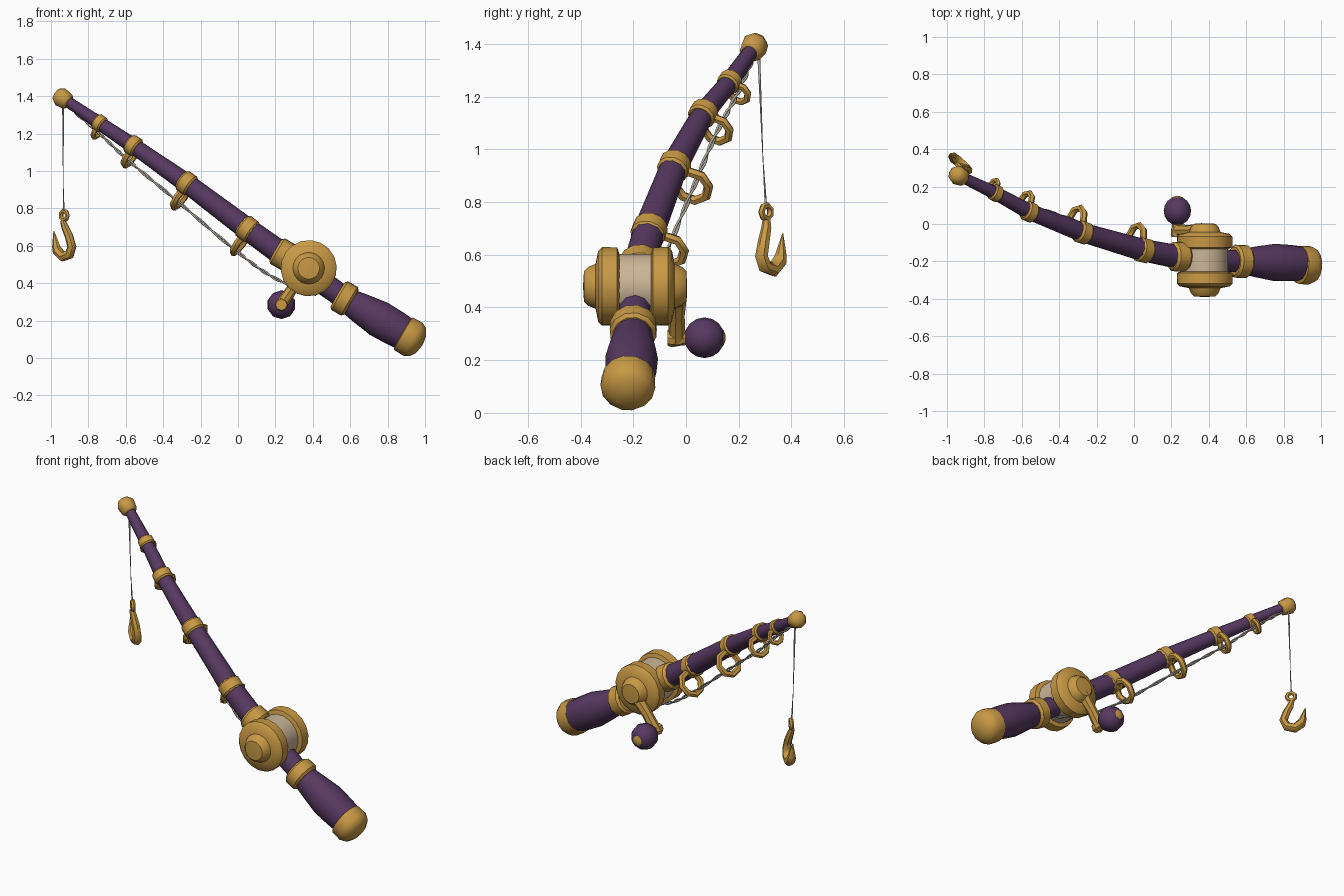
import bpy, bmesh, math
from mathutils import Vector

if "Cube" in bpy.data.objects:
    bpy.data.objects.remove(bpy.data.objects["Cube"])


def material(name, rgb):
    m = bpy.data.materials.new(name)
    m.use_nodes = True
    m.diffuse_color = (*rgb, 1)
    bsdf = m.node_tree.nodes["Principled BSDF"]
    bsdf.inputs["Base Color"].default_value = (*rgb, 1)
    bsdf.inputs["Roughness"].default_value = 0.7
    return m


GOLD = material("antique gold", (0.58, 0.32, 0.06))
PURPLE = material("dark purple", (0.095, 0.04, 0.118))
THREAD = material("pale thread", (0.50, 0.45, 0.38))
SPOOL = material("tan spool thread", (0.60, 0.46, 0.31))


def finish(obj, mat, angle=40):
    obj.data.materials.append(mat)
    obj.data.shade_smooth()
    obj.data.set_sharp_from_angle(angle=math.radians(angle))
    return obj


def sweep(name, path, radii, mat, sides=10, angle=40, tangents=None):
    """Round tube along a path, one radius per point, capped at both ends."""
    path = [Vector(p) for p in path]
    bm = bmesh.new()
    rings, side = [], None
    for i, p in enumerate(path):
        if tangents:
            t = tangents
        else:
            t = (path[min(i + 1, len(path) - 1)] - path[max(i - 1, 0)]).normalized()
        if side is None:
            side = t.orthogonal()
        side = (side - t * side.dot(t)).normalized()
        up = t.cross(side)
        rings.append([bm.verts.new(p + radii[i] * (side * math.cos(a) + up * math.sin(a)))
                      for a in (math.tau * k / sides for k in range(sides))])
    for a, b in zip(rings, rings[1:]):
        for k in range(sides):
            n = (k + 1) % sides
            bm.faces.new((a[k], a[n], b[n], b[k]))
    bm.faces.new(rings[0][::-1])
    bm.faces.new(rings[-1])
    bmesh.ops.recalc_face_normals(bm, faces=bm.faces)
    me = bpy.data.meshes.new(name)
    bm.to_mesh(me)
    bm.free()
    obj = bpy.data.objects.new(name, me)
    bpy.context.collection.objects.link(obj)
    return finish(obj, mat, angle)


def lathe(name, base, axis, profile, mat, sides=12, angle=40):
    """Turned part: profile of (distance along axis, radius)."""
    base, axis = Vector(base), Vector(axis).normalized()
    return sweep(name, [base + axis * t for t, r in profile],
                 [r for t, r in profile], mat, sides, angle, axis)


def band(name, base, axis, r, length, mat=GOLD):
    h = length / 2
    return lathe(name, base, axis, [(-h, r * .85), (-h * .7, r), (h * .7, r), (h, r * .85)], mat)


def smooth_path(points, steps):
    """Catmull-Rom resampling."""
    p = [Vector(q) for q in points]
    p = [2 * p[0] - p[1]] + p + [2 * p[-1] - p[-2]]
    out = []
    for a, b, c, d in zip(p, p[1:], p[2:], p[3:]):
        for k in range(steps):
            t = k / steps
            out.append(.5 * (2 * b + (c - a) * t + (2 * a - 5 * b + 4 * c - d) * t ** 2
                             + (3 * b - a - 3 * c + d) * t ** 3))
    return out + [p[-2]]


# Tapered, gently bent rod
rod = [(.62, -.205, .285), (.4, -.19, .44), (.23, -.175, .56), (.05, -.14, .69),
       (-.275, -.045, .935), (-.56, .065, 1.135), (-.74, .165, 1.255), (-.93, .255, 1.385)]
sweep("rod", rod, [.06, .062, .064, .06, .052, .042, .036, .028], PURPLE)

# Swelling grip and domed butt cap
butt = Vector((.86, -.03, -.5)).normalized()
lathe("grip", (.58, -.2, .31), butt,
      [(0, .068), (.08, .082), (.2, .1), (.3, .097), (.38, .09)], PURPLE, 14)
lathe("butt_cap", (.893, -.219, .125), butt,
      [(-.015, .09), (-.01, .102), (.05, .104), (.08, .088), (.1, .055), (.108, .01)], GOLD, 14, 60)
band("grip_collar", (.57, -.2, .318), butt, .09, .085)
band("reel_collar", (.24, -.175, .555), butt, .08, .09)
lathe("rod_tip", (-.937, .258, 1.388), (-.79, .34, .52),
      [(-.045, .032), (-.035, .045), (.015, .052), (.042, .036), (.05, .01)], GOLD, 8, 50)

# Line guides: a band on the rod and a loop hanging from it
guides = [(3, .067, .108, .066, .019), (4, .061, .106, .066, .019),
          (5, .054, .082, .053, .017), (6, .045, .057, .038, .014)]
for n, (i, r, drop, major, minor) in enumerate(guides, 1):
    c = Vector(rod[i])
    d = (Vector(rod[i + 1]) - Vector(rod[i - 1])).normalized()
    u = Vector((0, .5, -.85))
    u = (u - d * u.dot(d)).normalized()
    band(f"guide_band_{n}", c, d, r, r * 1.15)
    bpy.ops.mesh.primitive_torus_add(major_segments=8, minor_segments=6, major_radius=major,
                                     minor_radius=minor, location=c + u * drop,
                                     rotation=d.to_track_quat('Z', 'Y').to_euler())
    loop = bpy.context.object
    loop.name = f"guide_loop_{n}"
    finish(loop, GOLD, 50)

# Reel: spool between two mirrored flanged covers
reel = (.378, -.193, .48)
lathe("reel_spool", reel, (0, 1, 0), [(-.08, .125), (.08, .125)], SPOOL, 20)
cover = [(.06, .125), (.068, .148), (.125, .15), (.14, .135), (.15, .085),
         (.178, .074), (.194, .058), (.197, .01)]
for s, label in ((-1, "front"), (1, "back")):
    lathe(f"reel_cover_{label}", reel, (0, s, 0), cover, GOLD, 18)

# Crank arm, peg and round knob
sweep("crank_arm", [(.36, -.035, .455), (.29, -.035, .37), (.225, -.035, .275)],
      [.04, .03, .034], GOLD, 8)
knob = (.232, .07, .285)
lathe("crank_peg", (.232, -.07, .285), (0, 1, 0), [(0, .03), (.015, .036), (.05, .03), (.09, .026)], GOLD, 8)
bpy.ops.mesh.primitive_uv_sphere_add(segments=10, ring_count=8, radius=.077, location=knob,
                                     rotation=(math.pi / 2, 0, 0))
bpy.context.object.name = "crank_knob"
finish(bpy.context.object, PURPLE, 50)
lathe("knob_cap", (.232, .132, .285), (0, 1, 0), [(0, .034), (.01, .03), (.017, .012)], GOLD, 8)

# Twisted two-strand line through the guides
line = smooth_path([(.42, -.19, .34), (.2, -.13, .425), (0, -.09, .565), (-.32, .02, .835),
                    (-.59, .115, 1.06), (-.75, .195, 1.21), (-.925, .26, 1.36)], 12)
for s in (0, math.pi):
    strand = [p + .006 * Vector((.5 * math.cos(k * .8 + s), math.sin(k * .8 + s),
                                 .8 * math.cos(k * .8 + s))) for k, p in enumerate(line)]
    sweep(f"line_strand_{'b' if s else 'a'}", strand, [.005] * len(strand), THREAD, 5, 80)

# Thin hanging line
sweep("hanging_line", [(-.935, .275, 1.37), (-.935, .292, .96), (-.932, .303, .78)],
      [.006, .0015, .005], THREAD, 5, 80)

# Hook with eye and pointed tip
bpy.ops.mesh.primitive_torus_add(major_segments=7, minor_segments=6, major_radius=.025,
                                 minor_radius=.013, location=(-.93, .304, .762),
                                 rotation=(math.pi / 2, 0, math.radians(-45)))
bpy.context.object.name = "hook_eye"
finish(bpy.context.object, GOLD, 50)
sweep("hook", [(-.937, .306, .735), (-.925, .305, .7), (-.903, .296, .65), (-.888, .287, .595),
               (-.9, .3, .555), (-.935, .332, .543), (-.966, .356, .575), (-.972, .36, .6),
               (-.985, .367, .68)],
      [.015, .02, .023, .025, .027, .028, .028, .022, .002], GOLD, 7, 50)
